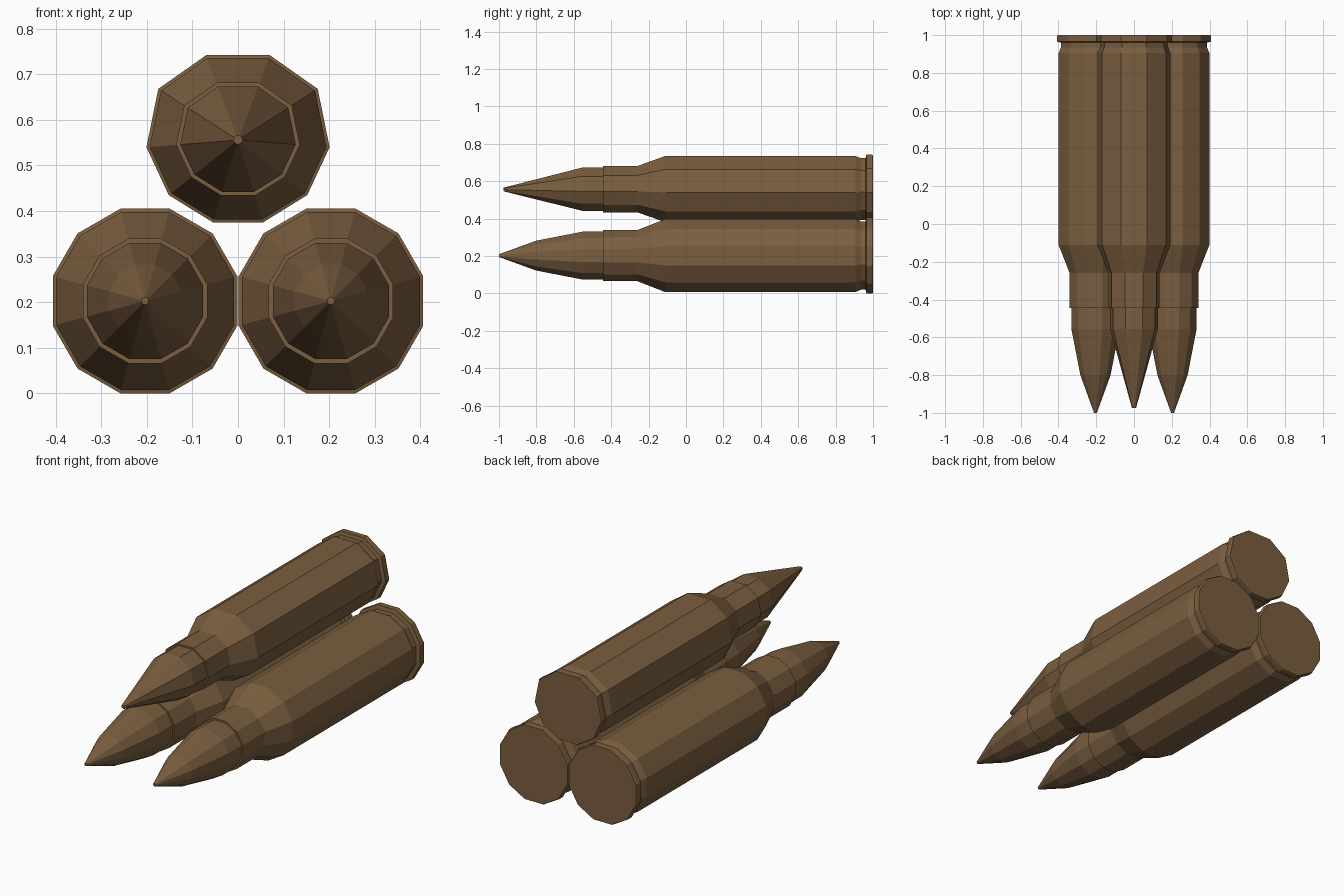
import bpy, bmesh, math

if "Cube" in bpy.data.objects:
    bpy.data.objects.remove(bpy.data.objects["Cube"])

brass = bpy.data.materials.new("dark_brass")
brass.diffuse_color = (0.195, 0.112, 0.050, 1)
brass.use_nodes = True
brass.node_tree.nodes["Principled BSDF"].inputs["Base Color"].default_value = brass.diffuse_color

# Case profile from base to mouth: (y, scale of rim outline)
CASE = [(1.0, 0.985), (0.994, 1.0), (0.965, 1.0), (0.96, 0.90), (0.935, 0.90),
        (0.905, 0.965), (-0.11, 0.965), (-0.26, 0.675), (-0.445, 0.675)]
# Bullet profiles, starting inside the case mouth
ROUND_TIP = [(-0.445, 0.63), (-0.555, 0.63), (-0.80, 0.395), (-0.99, 0.055), (-1.0, 0.04)]
SHARP_TIP = [(-0.445, 0.63), (-0.555, 0.63), (-0.97, 0.06), (-0.975, 0.05)]


def cartridge(name, cx, cz, outline, tip):
    """Sweep the scaled rim outline along y and cap both ends."""
    bm = bmesh.new()
    rings = [[bm.verts.new((cx + x * s, y, cz + z * s)) for x, z in outline]
             for y, s in CASE + tip]
    n = len(outline)
    for a, b in zip(rings, rings[1:]):
        for i in range(n):
            j = (i + 1) % n
            bm.faces.new((a[i], a[j], b[j], b[i]))
    bm.faces.new(rings[0])
    bm.faces.new(rings[-1])
    bmesh.ops.recalc_face_normals(bm, faces=bm.faces)
    me = bpy.data.meshes.new(name)
    bm.to_mesh(me)
    bm.free()
    me.materials.append(brass)
    ob = bpy.data.objects.new(name, me)
    bpy.context.collection.objects.link(ob)


# Lower pair: regular twelve-sided outline
R = 0.2025 / math.cos(math.radians(15))
twelve = [(R * math.cos(math.radians(15 + 30 * i)), R * math.sin(math.radians(15 + 30 * i)))
          for i in range(12)]
cartridge("left_cartridge", -0.204, 0.2025, twelve, ROUND_TIP)
cartridge("right_cartridge", 0.204, 0.2025, twelve, ROUND_TIP)

# Upper one: slightly uneven ten-sided outline, mirrored across x
half = [(0.07, 0.186), (0.175, 0.112), (0.201, -0.016), (0.152, -0.121), (0.055, -0.181)]
ten = half + [(-x, z) for x, z in reversed(half)]
cartridge("top_cartridge", 0, 0.556, ten, SHARP_TIP)
